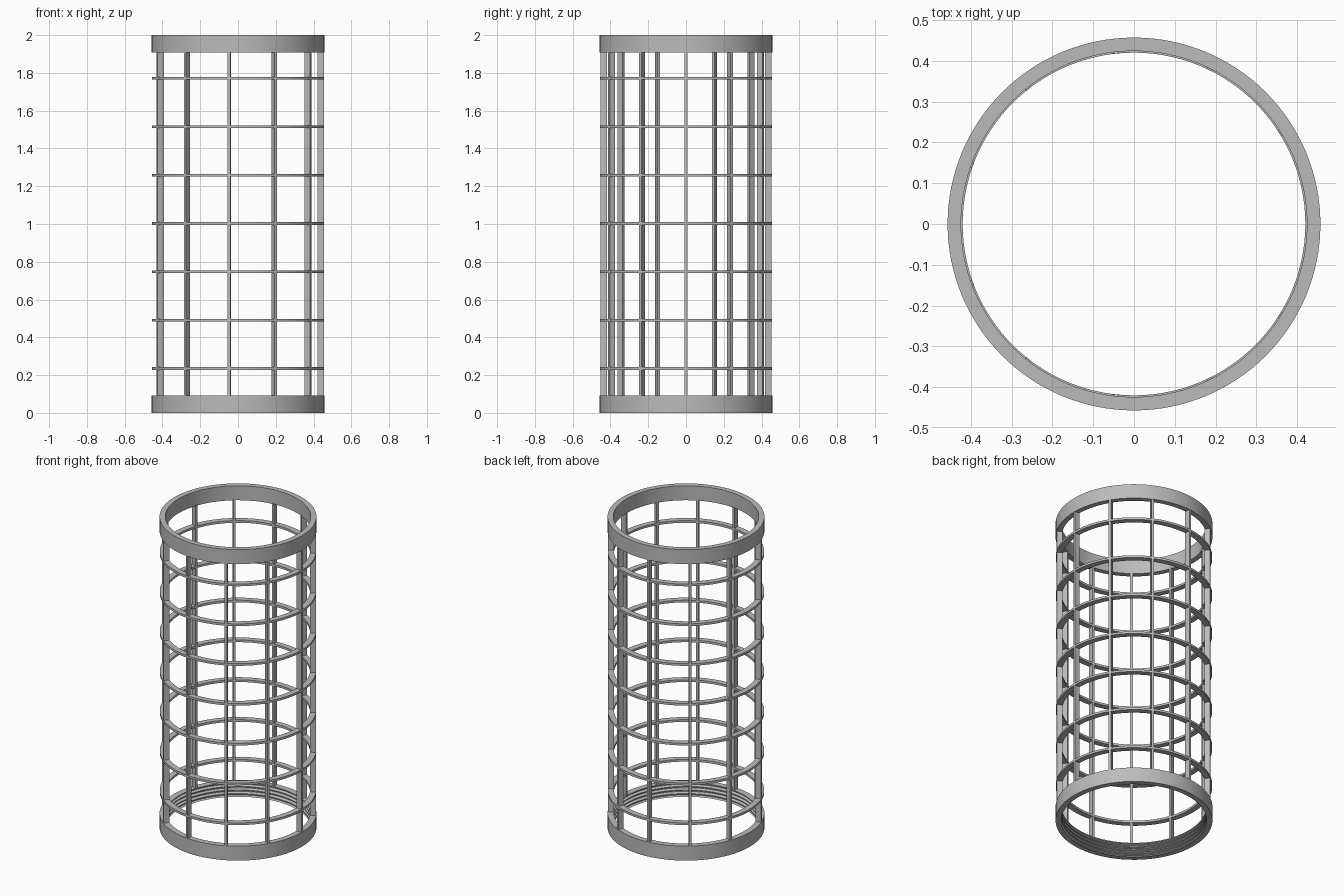
import bpy, bmesh, math
from mathutils import Matrix

cube = bpy.data.objects.get("Cube")
if cube:
    bpy.data.objects.remove(cube, do_unlink=True)

R_OUT, R_IN = 0.457, 0.42      # cage wall
BAND = 0.093                   # height of the end bands
HEIGHT = 2.0
SEGMENTS = 128

grey = bpy.data.materials.new("mid grey")
grey.use_nodes = True
grey.diffuse_color = (0.5, 0.5, 0.5, 1)
grey.node_tree.nodes["Principled BSDF"].inputs["Base Color"].default_value = (0.5, 0.5, 0.5, 1)


def finish(bm, name, smooth=True):
    bmesh.ops.recalc_face_normals(bm, faces=bm.faces)
    mesh = bpy.data.meshes.new(name)
    bm.to_mesh(mesh)
    bm.free()
    mesh.materials.append(grey)
    obj = bpy.data.objects.new(name, mesh)
    bpy.context.collection.objects.link(obj)
    if smooth:
        bpy.ops.object.select_all(action='DESELECT')
        obj.select_set(True)
        bpy.context.view_layer.objects.active = obj
        bpy.ops.object.shade_smooth_by_angle(angle=math.radians(25))
    return obj


def lathe(name, profile):
    """Revolve a closed (radius, height) outline about z."""
    bm = bmesh.new()
    rings = []
    for i in range(SEGMENTS):
        a = 2 * math.pi * i / SEGMENTS
        rings.append([bm.verts.new((r * math.cos(a), r * math.sin(a), z)) for r, z in profile])
    n = len(profile)
    for i in range(SEGMENTS):
        p, q = rings[i], rings[(i + 1) % SEGMENTS]
        for j in range(n):
            k = (j + 1) % n
            bm.faces.new((p[j], q[j], q[k], p[k]))
    return finish(bm, name)


def hoop(name, r0, r1, z0, z1):
    return lathe(name, [(r0, z0), (r1, z0), (r1, z1), (r0, z1)])


# Plain top band
hoop("top_band", 0.424, R_OUT, HEIGHT - BAND, HEIGHT)

# Bottom band with thread grooves on the inside
grooves = 4
pitch = BAND / grooves
profile = [(R_OUT, 0), (R_OUT, BAND)]
for i in reversed(range(grooves)):
    z = i * pitch
    profile += [(R_IN, z + pitch * 0.98), (R_IN, z + pitch * 0.75),
                (0.436, z + pitch * 0.55), (0.436, z + pitch * 0.25)]
profile.append((0.424, 0))
lathe("bottom_band", profile)

# Seven evenly spaced hoops
for i in range(7):
    z = 1.003 + (i - 3) * 0.256
    hoop(f"hoop_{i + 1}", R_IN, R_OUT - 0.001, z - 0.007, z + 0.007)

# Eleven upright bars, mirrored about y = 0
for k in range(-5, 6):
    bm = bmesh.new()
    bmesh.ops.create_cube(bm, size=1)
    depth = R_OUT - 0.002 - R_IN
    bm.transform(Matrix.Rotation(math.radians(32 * k), 4, 'Z')
                 @ Matrix.Translation((R_IN + depth / 2 + 0.0005, 0, HEIGHT / 2))
                 @ Matrix.Diagonal((depth, 0.015, HEIGHT - 2 * BAND + 0.01, 1)))
    finish(bm, f"upright_bar_{k + 6}", smooth=False)
